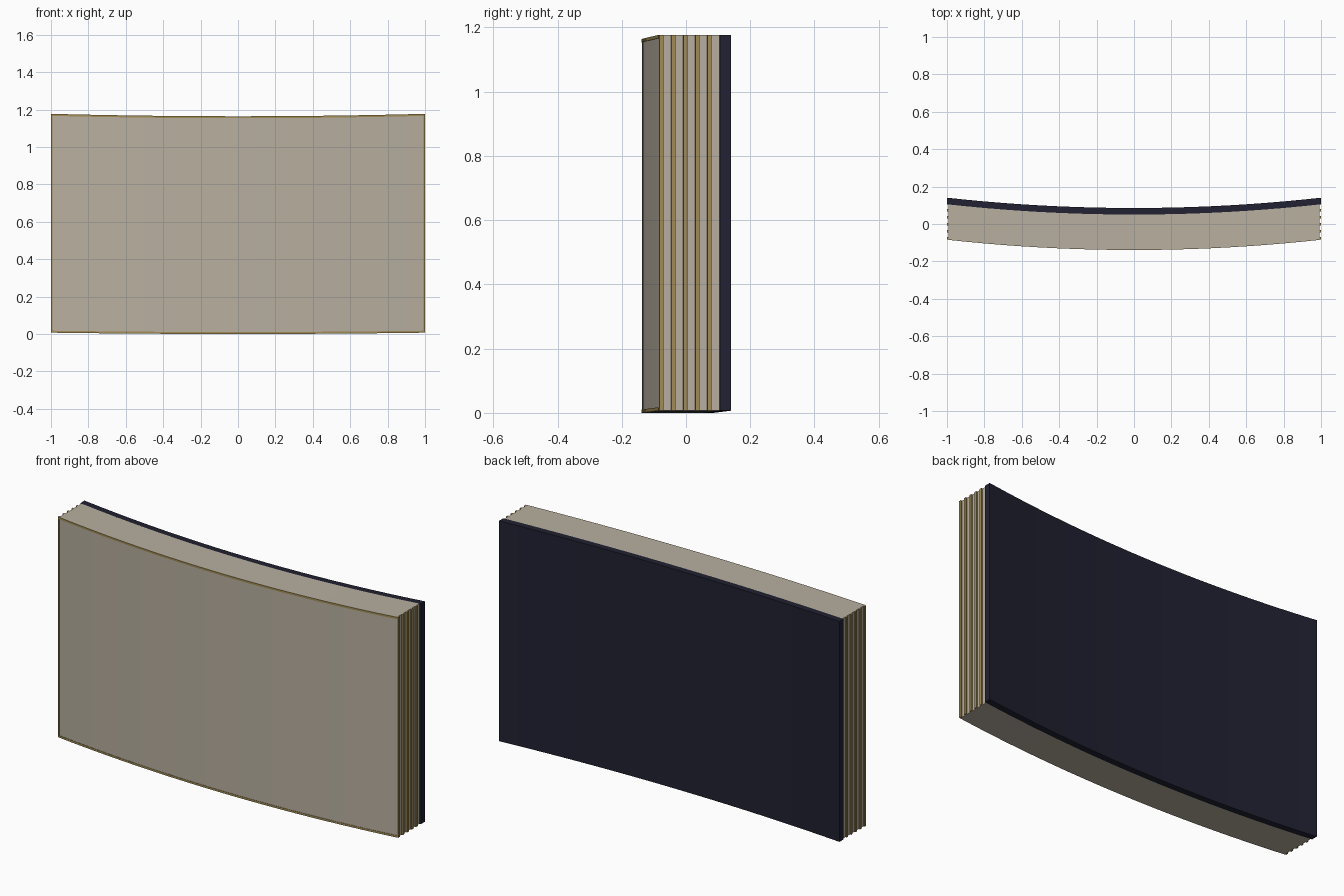
import bpy
import bmesh

SEGMENTS = 20
PAGES = 5
PITCH = 0.0375      # depth of one page
FRONT = -0.137      # front surface at the middle
CURVE = 0.055       # how far the ends sweep back

if "Cube" in bpy.data.objects:
    bpy.data.objects.remove(bpy.data.objects["Cube"], do_unlink=True)


def material(name, rgb):
    m = bpy.data.materials.new(name)
    m.use_nodes = True
    m.diffuse_color = (*rgb, 1)
    m.node_tree.nodes["Principled BSDF"].inputs["Base Color"].default_value = (*rgb, 1)
    return m


paper = material("warm paper", (0.48, 0.43, 0.35))
gold = material("antique gold", (0.36, 0.26, 0.09))
navy = material("dark navy", (0.015, 0.015, 0.032))


def bent_slab(name, mat, x0, x1, y0, y1, low=0.0, high=1.0, inset=0.0):
    """Box between x0..x1, bent along the shared arc; low/high are fractions of height."""
    bm = bmesh.new()
    steps = max(1, round(SEGMENTS * (x1 - x0) / 2))
    rings = []
    for i in range(steps + 1):
        x = x0 + (x1 - x0) * i / steps
        bottom = 0.007 * x * x + inset
        top = 1.164 + 0.013 * x * x - inset
        z0, z1 = (bottom + (top - bottom) * f for f in (low, high))
        bend = CURVE * x * x
        rings.append([bm.verts.new((x, y + bend, z))
                      for y, z in ((y0, z0), (y1, z0), (y1, z1), (y0, z1))])
    for a, b in zip(rings, rings[1:]):
        for k in range(4):
            n = (k + 1) % 4
            bm.faces.new((a[k], a[n], b[n], b[k]))
    bm.faces.new(rings[0])
    bm.faces.new(rings[-1])
    bmesh.ops.recalc_face_normals(bm, faces=bm.faces)
    mesh = bpy.data.meshes.new(name)
    bm.to_mesh(mesh)
    bm.free()
    mesh.materials.append(mat)
    obj = bpy.data.objects.new(name, mesh)
    bpy.context.collection.objects.link(obj)
    return obj


# Pages, each with gilt strips standing proud of both ends
for p in range(PAGES):
    y = FRONT + p * PITCH
    bent_slab(f"page_{p + 1}", paper, -0.992, 0.992, y, y + PITCH)
    for side, x0, x1 in (("left", 0.992, 1.0), ("right", -1.0, -0.992)):
        bent_slab(f"gilt_strip_{p + 1}_{side}", gold, x0, x1, y - 0.001, y + 0.012)

# Gilt border along the front page
bent_slab("front_border_top", gold, -0.992, 0.992, FRONT - 0.002, FRONT, low=0.991)
bent_slab("front_border_bottom", gold, -0.992, 0.992, FRONT - 0.002, FRONT, high=0.009)

# Back cover
back = FRONT + PAGES * PITCH
bent_slab("back_cover", navy, -1.0, 1.0, back, back + 0.035)
